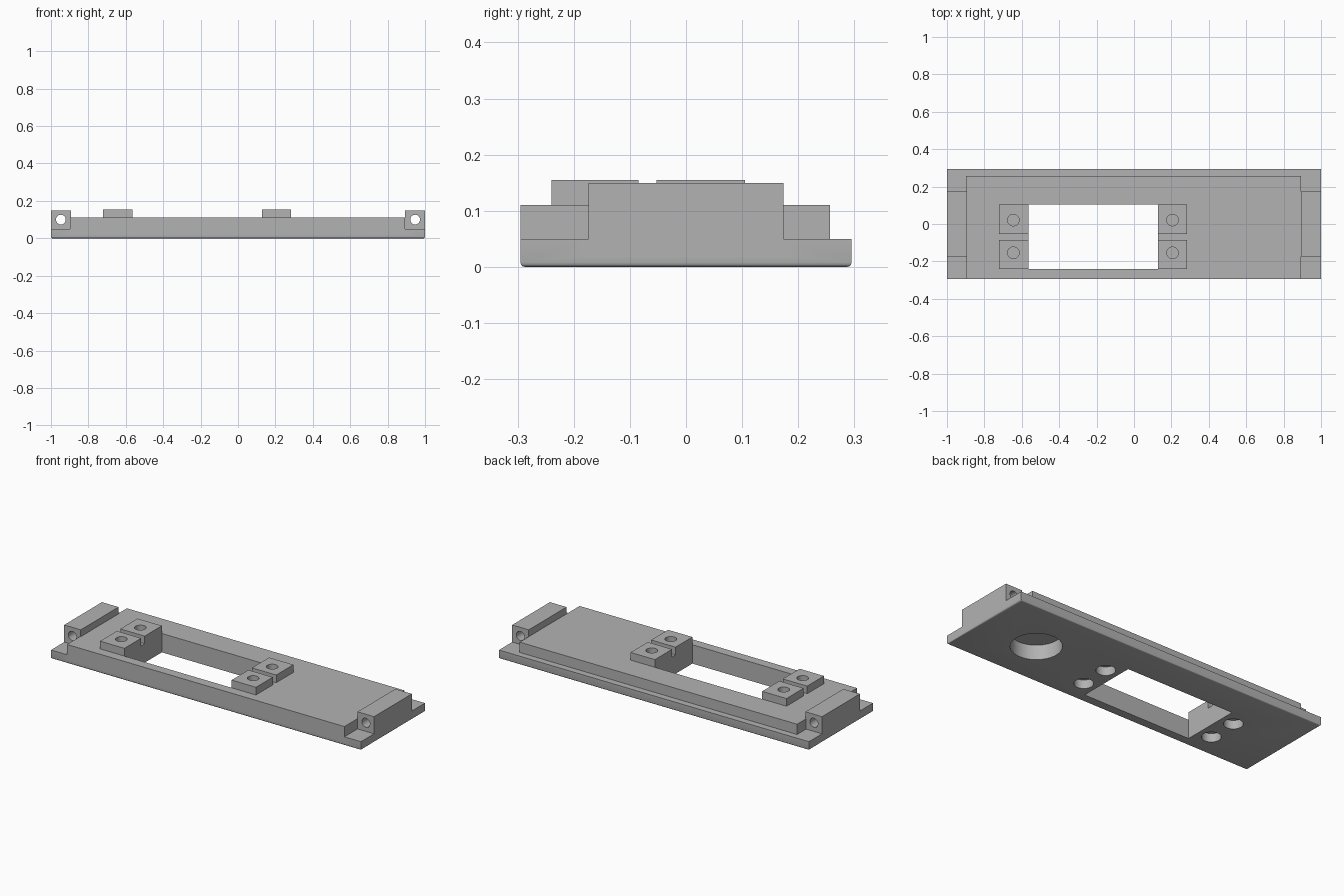
import bpy, bmesh, math
from mathutils import Matrix, Vector

if "Cube" in bpy.data.objects:
    bpy.data.objects.remove(bpy.data.objects["Cube"], do_unlink=True)

grey = bpy.data.materials.new("plain_grey")
grey.use_nodes = True
grey.diffuse_color = (0.45, 0.45, 0.45, 1)
grey.node_tree.nodes["Principled BSDF"].inputs["Base Color"].default_value = (0.45, 0.45, 0.45, 1)


def add_object(name, bm):
    mesh = bpy.data.meshes.new(name)
    bm.to_mesh(mesh)
    bm.free()
    mesh.materials.append(grey)
    obj = bpy.data.objects.new(name, mesh)
    bpy.context.collection.objects.link(obj)
    return obj


def box(name, low, high, bottom_round=0):
    low, high = Vector(low), Vector(high)
    bm = bmesh.new()
    bmesh.ops.create_cube(bm, size=1, matrix=Matrix.Translation((low + high) / 2)
                          @ Matrix.Diagonal((*(high - low), 1)))
    if bottom_round:
        rim = [e for e in bm.edges if all(v.co.z < low.z + 0.001 for v in e.verts)]
        bmesh.ops.bevel(bm, geom=rim, offset=bottom_round, segments=3,
                        profile=0.5, affect='EDGES')
    return add_object(name, bm)


def cylinder(name, start, end, radius):
    start, end = Vector(start), Vector(end)
    axis = end - start
    bm = bmesh.new()
    bmesh.ops.create_cone(bm, cap_ends=True, segments=48, radius1=radius, radius2=radius,
                          depth=axis.length, matrix=Matrix.Translation((start + end) / 2)
                          @ axis.to_track_quat('Z', 'Y').to_matrix().to_4x4())
    return add_object(name, bm)


def combine(target, part, operation):
    mod = target.modifiers.new(part.name, 'BOOLEAN')
    mod.operation, mod.solver, mod.object = operation, 'EXACT', part
    bpy.context.view_layer.objects.active = target
    bpy.ops.object.modifier_apply(modifier=mod.name)
    bpy.data.objects.remove(part, do_unlink=True)


# Base plate with rounded lower rim, and the raised deck
panel = box("mounting_panel", (-1, -0.295, 0), (1, 0.295, 0.05), bottom_round=0.008)
combine(panel, box("deck", (-0.897, -0.295, 0.02), (0.893, 0.257, 0.11)), 'UNION')

# Hinge blocks at both ends, each with a through hole
for side in (-1, 1):
    x1, x2 = sorted((side * 0.893, side))
    combine(panel, box("hinge_block", (x1, -0.174, 0.02), (x2, 0.174, 0.15)), 'UNION')
    x = side * 0.947
    combine(panel, cylinder("hinge_hole", (x, -0.28, 0.1), (x, 0.28, 0.1), 0.026), 'DIFFERENCE')

# Four screw pads beside the window
pad_rows = ((-0.24, -0.085), (-0.053, 0.105))
for x1, x2 in ((-0.722, -0.565), (0.127, 0.284)):
    for y1, y2 in pad_rows:
        combine(panel, box("screw_pad", (x1, y1, 0.08), (x2, y2, 0.155)), 'UNION')

# Rectangular window through the whole panel
combine(panel, box("window", (-0.565, -0.24, -0.1), (0.127, 0.105, 0.3)), 'DIFFERENCE')

# Screw holes from above and wider recesses from below
for x in (-0.645, 0.206):
    for y in (-0.154, 0.021):
        combine(panel, cylinder("screw_hole", (x, y, 0.058), (x, y, 0.3), 0.031), 'DIFFERENCE')
        combine(panel, cylinder("nut_recess", (x, y, -0.1), (x, y, 0.05), 0.051), 'DIFFERENCE')

# Large round pocket in the underside
combine(panel, cylinder("pocket", (0.635, -0.02, -0.1), (0.635, -0.02, 0.085), 0.134), 'DIFFERENCE')

bpy.ops.object.select_all(action='DESELECT')
panel.select_set(True)
bpy.context.view_layer.objects.active = panel
bpy.ops.object.shade_smooth_by_angle(angle=math.radians(32))
